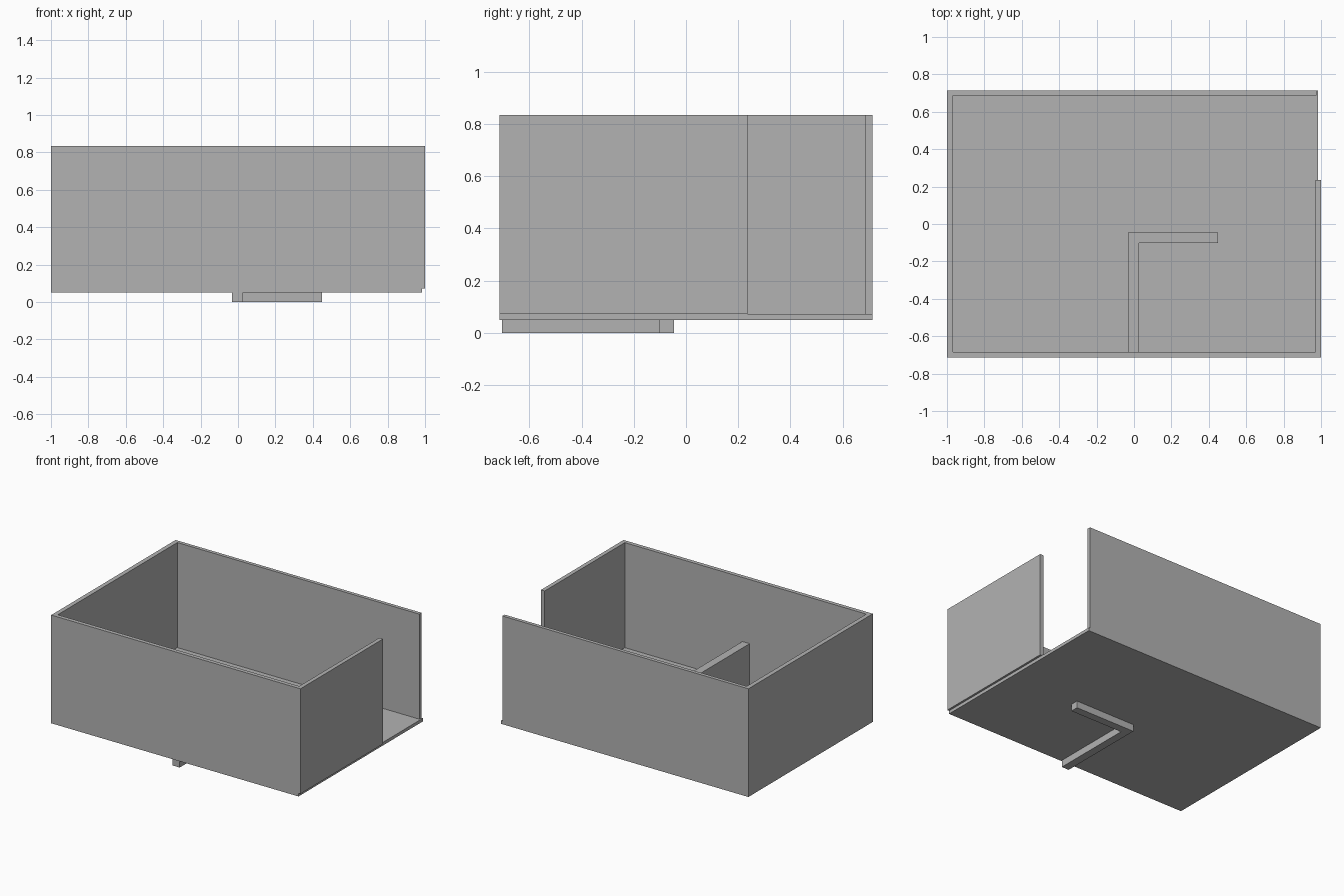
import bpy
import bmesh

if "Cube" in bpy.data.objects:
    bpy.data.objects.remove(bpy.data.objects["Cube"])

# One plain grey for the whole model
grey = bpy.data.materials.new("plain_grey")
grey.diffuse_color = (0.45, 0.45, 0.45, 1)
grey.use_nodes = True
grey.node_tree.nodes["Principled BSDF"].inputs["Base Color"].default_value = grey.diffuse_color


def prism(name, outline, z0, z1):
    """Extrude a floor-plan outline from z0 up to z1."""
    bm = bmesh.new()
    face = bm.faces.new([bm.verts.new((x, y, z0)) for x, y in outline])
    top = bmesh.ops.extrude_face_region(bm, geom=[face])["geom"]
    for v in top:
        if isinstance(v, bmesh.types.BMVert):
            v.co.z = z1
    bmesh.ops.recalc_face_normals(bm, faces=bm.faces)
    mesh = bpy.data.meshes.new(name)
    bm.to_mesh(mesh)
    bm.free()
    mesh.materials.append(grey)
    obj = bpy.data.objects.new(name, mesh)
    bpy.context.collection.objects.link(obj)
    return obj


def slab(name, x0, x1, y0, y1, z0, z1):
    return prism(name, [(x0, y0), (x1, y0), (x1, y1), (x0, y1)], z0, z1)


FLOOR_Z, WALL_Z, TOP_Z = 0.05, 0.073, 0.835

# Floor plate
slab("floor", -1.0, 0.985, -0.713, 0.713, FLOOR_Z, WALL_Z)

# Outer walls, the right one stopping short to leave a doorway
slab("front_wall", -1.0, 1.0, -0.713, -0.684, WALL_Z, TOP_Z)
slab("back_wall", -1.0, 0.975, 0.687, 0.713, WALL_Z, TOP_Z)
slab("left_wall", -1.0, -0.968, -0.684, 0.687, WALL_Z, TOP_Z)
slab("right_wall", 0.97, 1.0, -0.684, 0.235, WALL_Z, TOP_Z)

# L-shaped partition passing through the floor
prism("partition", [(-0.032, -0.705), (0.026, -0.705), (0.026, -0.102),
                    (0.45, -0.102), (0.45, -0.045), (-0.032, -0.045)],
      0.0, 0.37)
